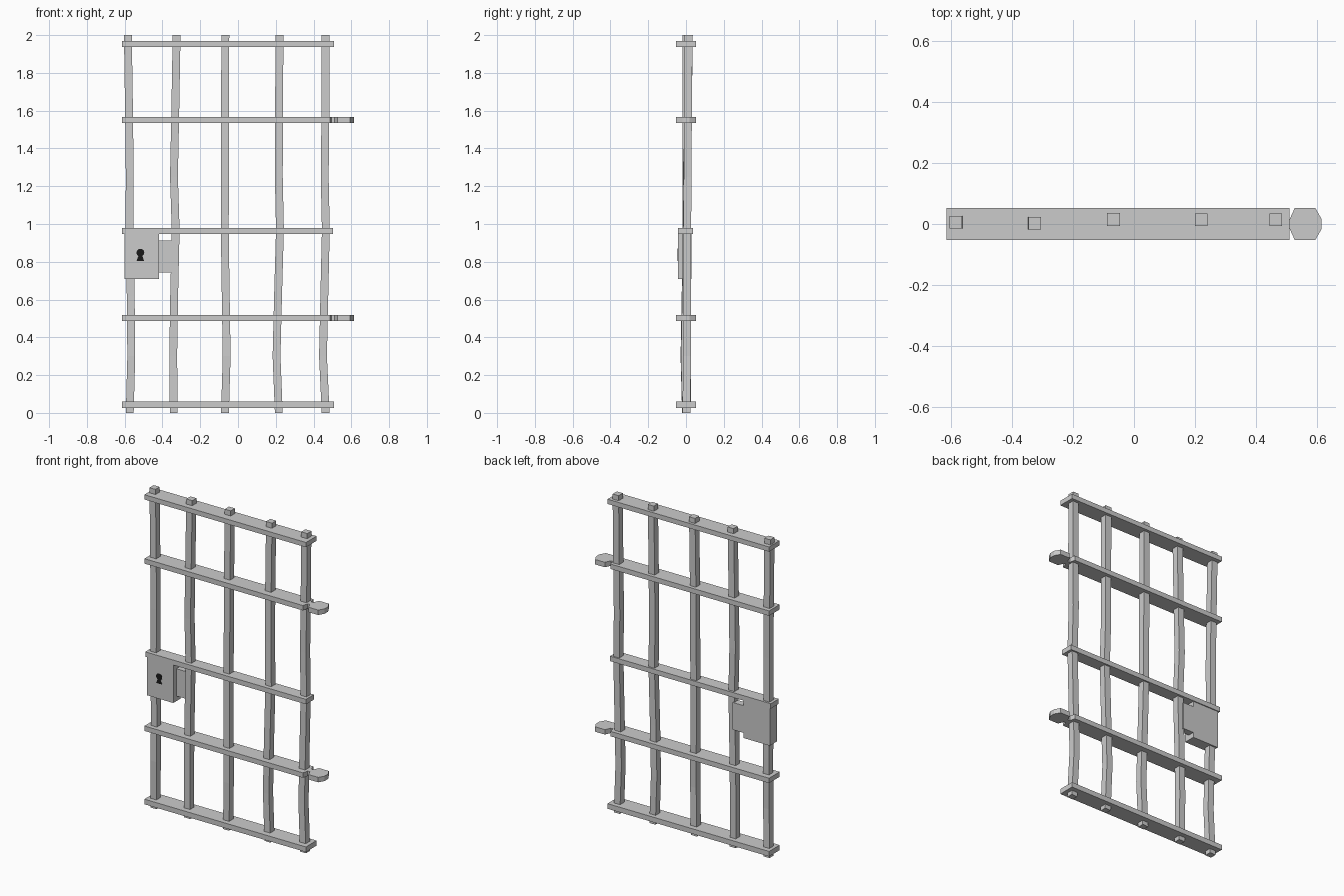
import bpy, bmesh
from math import cos, sin, pi, radians

if "Cube" in bpy.data.objects:
    bpy.data.objects.remove(bpy.data.objects["Cube"])


def finish(name, bm, color=None):
    bmesh.ops.recalc_face_normals(bm, faces=bm.faces)
    me = bpy.data.meshes.new(name)
    bm.to_mesh(me)
    bm.free()
    ob = bpy.data.objects.new(name, me)
    bpy.context.collection.objects.link(ob)
    if color:
        mat = bpy.data.materials.new(name)
        mat.diffuse_color = color
        mat.use_nodes = True
        mat.node_tree.nodes["Principled BSDF"].inputs["Base Color"].default_value = mat.diffuse_color
        me.materials.append(mat)
    return ob


def prism(name, pts, offset, color=None):
    """Extrude a closed 3D outline along offset."""
    bm = bmesh.new()
    face = bm.faces.new([bm.verts.new(p) for p in pts])
    ext = bmesh.ops.extrude_face_region(bm, geom=[face])
    bmesh.ops.translate(bm, vec=offset,
                        verts=[g for g in ext["geom"] if isinstance(g, bmesh.types.BMVert)])
    return finish(name, bm, color)


def box(name, x0, x1, y0, y1, z0, z1):
    return prism(name, [(x0, y0, z0), (x1, y0, z0), (x1, y1, z0), (x0, y1, z0)],
                 (0, 0, z1 - z0))


def bent_bar(name, path, w=0.0415):
    """Square bar through (x, y, z) centres, with level cross-sections."""
    bm = bmesh.new()
    h = w / 2
    rings = [[bm.verts.new((x + sx * h, y + sy * h, z))
              for sx, sy in ((-1, -1), (1, -1), (1, 1), (-1, 1))] for x, y, z in path]
    for a, b in zip(rings, rings[1:]):
        for i in range(4):
            j = (i + 1) % 4
            bm.faces.new((a[i], a[j], b[j], b[i]))
    bm.faces.new(rings[0])
    bm.faces.new(rings[-1])
    return finish(name, bm)


# Hand-forged upright bars, slightly crooked
levels = (0, 0.3, 0.62, 0.97, 1.25, 1.6, 2)
uprights = [
    ((-0.573, -0.565, -0.568, -0.575, -0.573, -0.577, -0.583), (0, -0.008, -0.002, 0.002, 0.002, 0.004, 0.006)),
    ((-0.340, -0.343, -0.338, -0.330, -0.339, -0.332, -0.325), (0.002, 0.004, 0.003, 0.001, 0.004, 0.002, 0.002)),
    ((-0.069, -0.060, -0.065, -0.070, -0.069, -0.069, -0.067), (0, -0.006, 0, 0.006, 0.008, 0.01, 0.015)),
    ((0.216, 0.204, 0.212, 0.222, 0.216, 0.217, 0.220), (0.004, 0.006, 0.004, 0.004, 0.008, 0.01, 0.014)),
    ((0.464, 0.450, 0.457, 0.465, 0.459, 0.463, 0.464), (0.002, 0.006, 0.006, 0.006, 0.009, 0.01, 0.014)),
]
for i, (xs, ys) in enumerate(uprights):
    bent_bar(f"upright_bar_{i + 1}", list(zip(xs, ys, levels)))

# Plain cross bars
D = 0.0525
box("bottom_cross_bar", -0.613, 0.508, -D, D, 0.027, 0.059)
box("top_cross_bar", -0.613, 0.508, -D, D, 1.938, 1.968)
box("middle_cross_bar", -0.613, 0.502, -0.043, 0.036, 0.948, 0.979)

# Hinge cross bars: the end necks in, then widens into a faceted knuckle
half = [(-0.613, D), (0.487, D), (0.495, 0.017), (0.510, 0.017),
        (0.526, D), (0.593, D), (0.613, 0.018)]
outline = half + [(x, -y) for x, y in reversed(half)]
for name, z in (("lower_hinge_bar", 0.487), ("upper_hinge_bar", 1.536)):
    prism(name, [(x, y, z) for x, y in outline], (0, 0, 0.031))

# Lock case around the first upright, with a strike plate reaching the second
box("lock_case", -0.602, -0.419, -0.043, 0.030, 0.710, 0.955)
box("lock_plate", -0.42, -0.345, -0.012, 0.030, 0.742, 0.913)

# Keyhole: round head and flared skirt
arc = [(-0.517 + 0.021 * cos(a), 0.848 + 0.021 * sin(a))
       for a in (radians(-60 + 30 * k) for k in range(11))]
shape = arc + [(-0.537, 0.805), (-0.497, 0.805)]
prism("keyhole", [(x, -0.044, z) for x, z in shape], (0, 0.003, 0), (0.01, 0.01, 0.01, 1))
